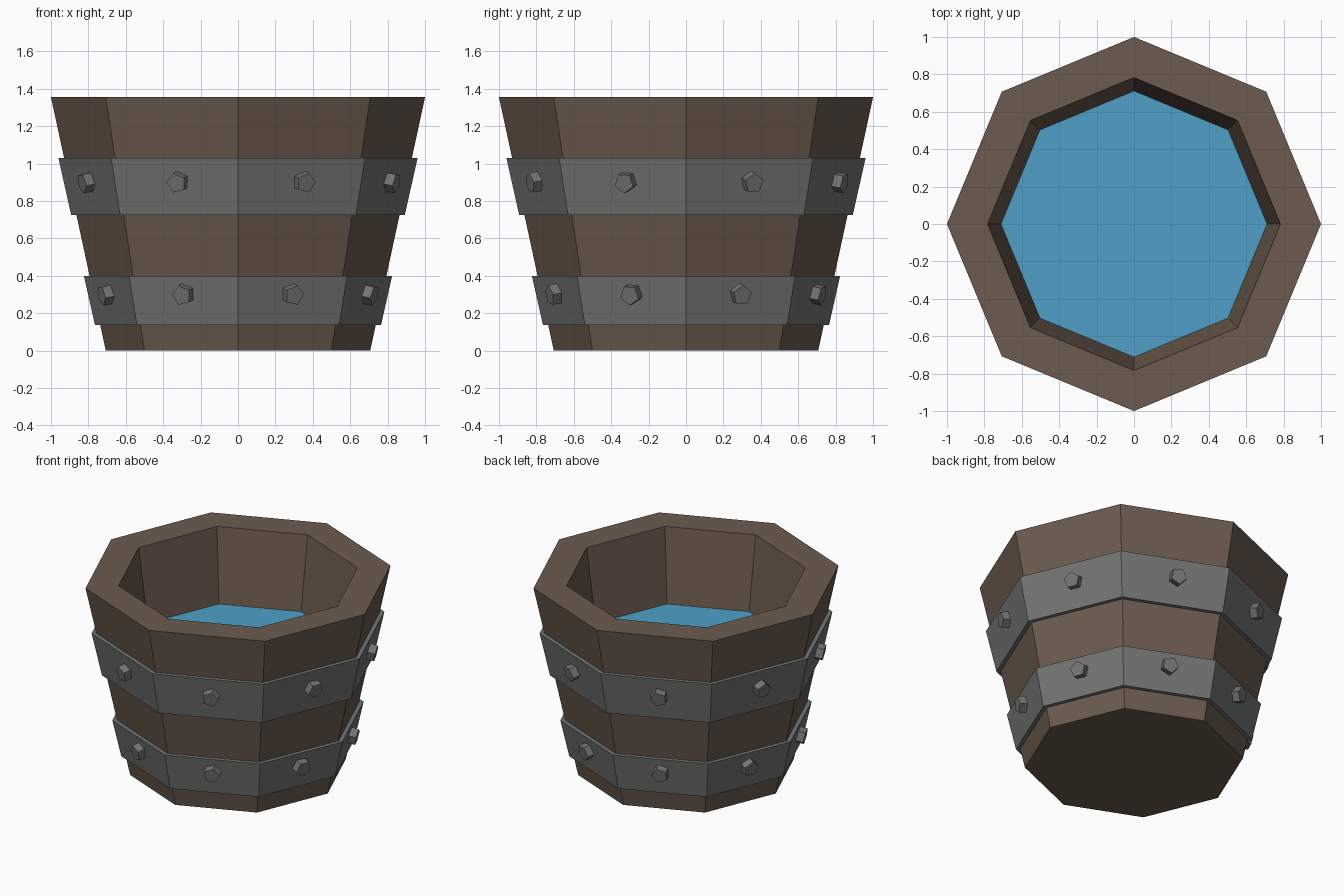
import bpy, bmesh, math
from mathutils import Vector, Matrix

if "Cube" in bpy.data.objects:
    bpy.data.objects.remove(bpy.data.objects["Cube"])

SIDES = 8


def material(name, rgb):
    m = bpy.data.materials.new(name)
    m.diffuse_color = (*rgb, 1)
    m.use_nodes = True
    m.node_tree.nodes["Principled BSDF"].inputs["Base Color"].default_value = m.diffuse_color
    return m


wood = material("wood", (0.15, 0.105, 0.077))
iron = material("iron", (0.17, 0.175, 0.175))
blue = material("water_blue", (0.08, 0.35, 0.58))


def finish(bm, name, mat):
    bmesh.ops.recalc_face_normals(bm, faces=bm.faces)
    me = bpy.data.meshes.new(name)
    bm.to_mesh(me)
    bm.free()
    me.materials.append(mat)
    ob = bpy.data.objects.new(name, me)
    bpy.context.collection.objects.link(ob)
    return ob


def lathe(name, profile, mat, closed=False):
    """Octagonal lathe of (radius, z) points; open profiles get end caps."""
    bm = bmesh.new()
    rings = []
    for r, z in profile:
        rings.append([bm.verts.new((r * math.cos(math.tau * k / SIDES),
                                    r * math.sin(math.tau * k / SIDES), z))
                      for k in range(SIDES)])
    pairs = list(zip(rings, rings[1:]))
    if closed:
        pairs.append((rings[-1], rings[0]))
    for a, b in pairs:
        for k in range(SIDES):
            n = (k + 1) % SIDES
            bm.faces.new((a[k], a[n], b[n], b[k]))
    if not closed:
        bm.faces.new(rings[0])
        if len(rings) > 1:
            bm.faces.new(rings[-1])
    return finish(bm, name, mat)


def wall_radius(z):
    return 0.707 + (1.0 - 0.707) * z / 1.355


# Tapered bucket with hollow inside
lathe("bucket", [(0.707, 0), (1.0, 1.355), (0.783, 1.355), (0.61, 0.1)], wood)

# Water surface
lathe("water", [(0.712, 0.835)], blue)


# Iron hoops, sunk slightly into the wood
def hoop(name, z0, r0, z1, r1):
    lathe(name, [(r0, z0), (r1, z1), (wall_radius(z1) - 0.01, z1),
                 (wall_radius(z0) - 0.01, z0)], iron, closed=True)


# Five-sided rivets, one per hoop face, each spun differently
def rivets(name, z, r, turn):
    bm = bmesh.new()
    apothem = r * math.cos(math.pi / SIDES)
    for k in range(SIDES):
        a = math.tau * (k + 0.5) / SIDES + turn
        normal = Vector((math.cos(a), math.sin(a), -0.2)).normalized()
        pos = Vector((apothem * math.cos(a), apothem * math.sin(a), z))
        m = (Matrix.Translation(pos + normal * 0.015)
             @ normal.to_track_quat('Z', 'Y').to_matrix().to_4x4()
             @ Matrix.Rotation(k * 0.8, 4, 'Z'))
        bmesh.ops.create_cone(bm, cap_ends=True, segments=5, radius1=0.057,
                              radius2=0.055, depth=0.07, matrix=m)
    finish(bm, name, iron)


hoop("upper_hoop", 0.725, 0.892, 1.03, 0.96)
hoop("lower_hoop", 0.138, 0.765, 0.40, 0.824)
rivets("upper_rivets", 0.905, 0.932, 0.02)
rivets("lower_rivets", 0.305, 0.802, 0.0)
